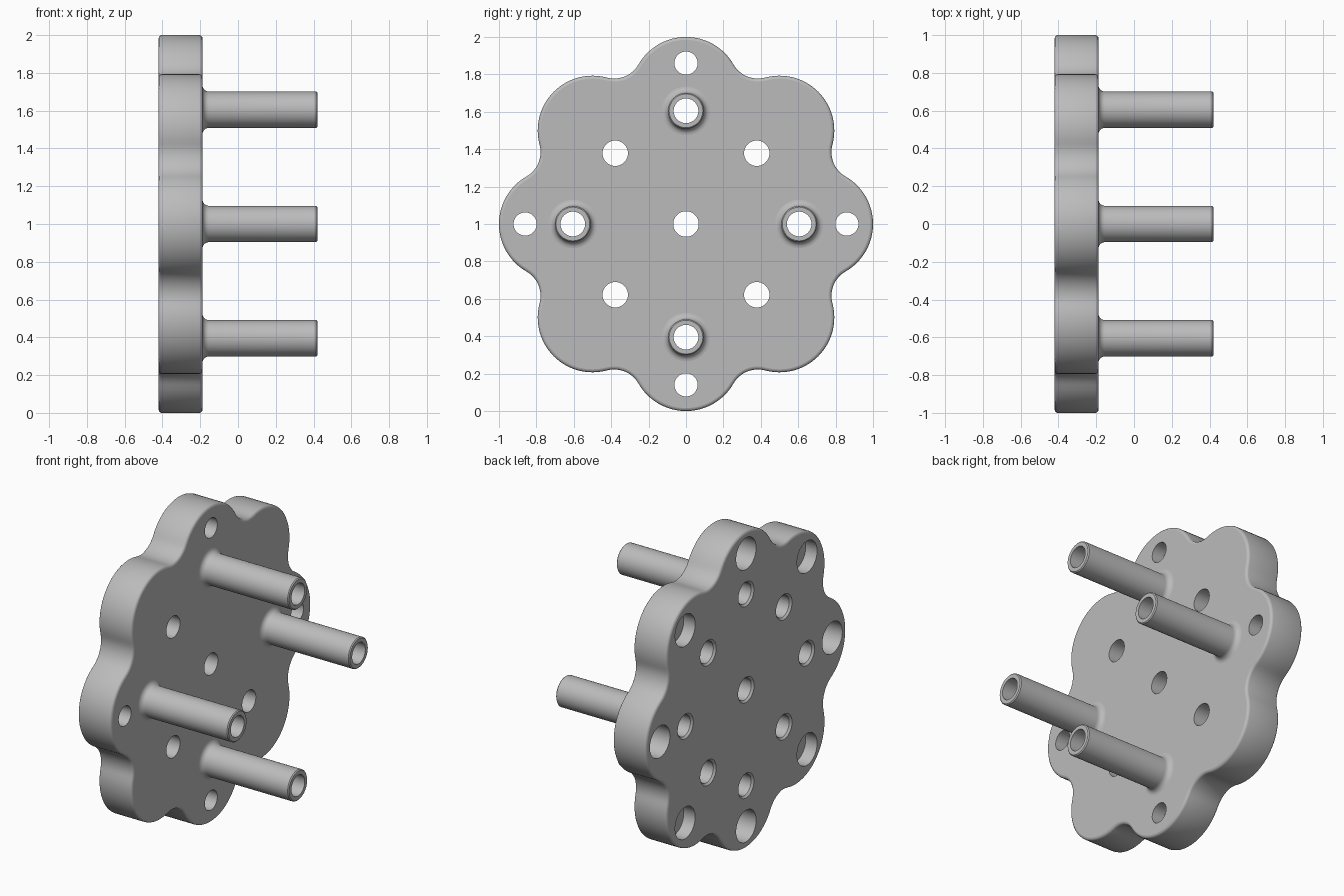
import bpy, bmesh, math
from mathutils import Vector

cube = bpy.data.objects.get("Cube")
if cube:
    bpy.data.objects.remove(cube, do_unlink=True)

BACK, FACE, TIP = -0.42, -0.188, 0.42     # plate back, plate face, post end
CENTRE_Z = 1.0
BORE = 0.066

grey = bpy.data.materials.new("plain_grey")
grey.use_nodes = True
grey.diffuse_color = (0.5, 0.5, 0.5, 1)
grey.node_tree.nodes["Principled BSDF"].inputs["Base Color"].default_value = (0.5, 0.5, 0.5, 1)


def polar(radius, degrees):
    a = math.radians(degrees)
    return Vector((radius * math.cos(a), radius * math.sin(a)))


def make_object(name, bm):
    bmesh.ops.recalc_face_normals(bm, faces=bm.faces)
    mesh = bpy.data.meshes.new(name)
    bm.to_mesh(mesh)
    bm.free()
    mesh.materials.append(grey)
    obj = bpy.data.objects.new(name, mesh)
    bpy.context.collection.objects.link(obj)
    return obj


def lathe(bm, profile, at, closed_ends=False, sides=48):
    """Turn (x, radius) points round an axis along x through at = (y, z)."""
    rings = []
    for x, r in profile:
        ring = []
        for i in range(sides):
            p = at + polar(r, 360 * i / sides)
            ring.append(bm.verts.new((x, p.x, p.y + CENTRE_Z)))
        rings.append(ring)
    for a, b in zip(rings, rings[1:]):
        for i in range(sides):
            j = (i + 1) % sides
            bm.faces.new((a[i], a[j], b[j], b[i]))
    if closed_ends:
        bm.faces.new(rings[0])
        bm.faces.new(rings[-1])


def shade(obj):
    bpy.ops.object.select_all(action="DESELECT")
    obj.select_set(True)
    bpy.context.view_layer.objects.active = obj
    bpy.ops.object.shade_smooth_by_angle(angle=math.radians(40))
    for f in obj.data.polygons:
        if abs(f.normal.x) > 0.999:
            f.use_smooth = False


def flower_outline(lobe_at=0.707, lobe_r=0.293, fillet_r=0.15):
    """Eight round lobes joined by concave fillets."""
    half = math.radians(22.5)
    span = lobe_r + fillet_r
    valley = lobe_at * math.cos(half) + math.sqrt(span ** 2 - (lobe_at * math.sin(half)) ** 2)
    to_valley = polar(valley, 22.5) - Vector((lobe_at, 0))
    reach = math.degrees(math.atan2(to_valley.y, to_valley.x))
    points = []
    for k in range(8):
        base = 45 * k
        for i in range(25):
            points.append(polar(lobe_at, base) + polar(lobe_r, base - reach + 2 * reach * i / 24))
        sweep = 2 * (reach - 22.5)
        for i in range(1, 10):
            turn = base + reach + 180 - sweep * i / 10
            points.append(polar(valley, base + 22.5) + polar(fillet_r, turn))
    return points


# Plate with softened rims
bm = bmesh.new()
bottom = bm.faces.new([bm.verts.new((BACK, p.x, p.y + CENTRE_Z)) for p in flower_outline()])
extruded = bmesh.ops.extrude_face_region(bm, geom=[bottom], use_keep_orig=True)["geom"]
for v in extruded:
    if isinstance(v, bmesh.types.BMVert):
        v.co.x = FACE
bmesh.ops.recalc_face_normals(bm, faces=bm.faces)
rims = [e for e in bm.edges if abs(e.verts[0].co.x - e.verts[1].co.x) < 1e-5]
bmesh.ops.bevel(bm, geom=rims, offset=0.016, segments=3, profile=0.5, affect="EDGES")
plate = make_object("plate", bm)

# Hole cutters: chamfered bores, stepped lobe holes and blind lobe pockets
bm = bmesh.new()
out_b, out_f = BACK - 0.05, FACE + 0.05


def bore_profile(r):
    return [(out_b, r + 0.012), (BACK, r + 0.012), (BACK + 0.012, r), (out_f, r)]


lathe(bm, bore_profile(0.068), Vector((0, 0)), True)
for k in range(4):
    axis, diagonal = 90 * k, 90 * k + 45
    lathe(bm, bore_profile(BORE), polar(0.605, axis), True)
    lathe(bm, bore_profile(0.068), polar(0.535, diagonal), True)
    lathe(bm, [(out_b, 0.1), (BACK + 0.15, 0.1), (BACK + 0.15, 0.062), (out_f, 0.062)],
          polar(0.86, axis), True)
    lathe(bm, [(out_b, 0.1), (BACK + 0.08, 0.1)], polar(0.86, diagonal), True)
cutter = make_object("hole_cutter", bm)
cutter.hide_render = True

cut = plate.modifiers.new("holes", "BOOLEAN")
cut.operation = "DIFFERENCE"
cut.solver = "EXACT"
cut.object = cutter
bpy.context.view_layer.objects.active = plate
bpy.ops.object.modifier_apply(modifier="holes")
bpy.data.objects.remove(cutter, do_unlink=True)
shade(plate)

# Hollow posts with a flared foot
POST_R, FLARE = 0.096, 0.034
foot = []
for i in range(7):
    a = math.radians(90 * i / 6)
    foot.append((FACE + FLARE * (1 - math.cos(a)), POST_R + FLARE * (1 - math.sin(a))))
profile = foot + [(TIP - 0.006, POST_R), (TIP, POST_R - 0.006), (TIP, BORE), (FACE, BORE)]
for k, name in enumerate(["back_post", "top_post", "front_post", "bottom_post"]):
    bm = bmesh.new()
    lathe(bm, profile, polar(0.605, 90 * k))
    shade(make_object(name, bm))
